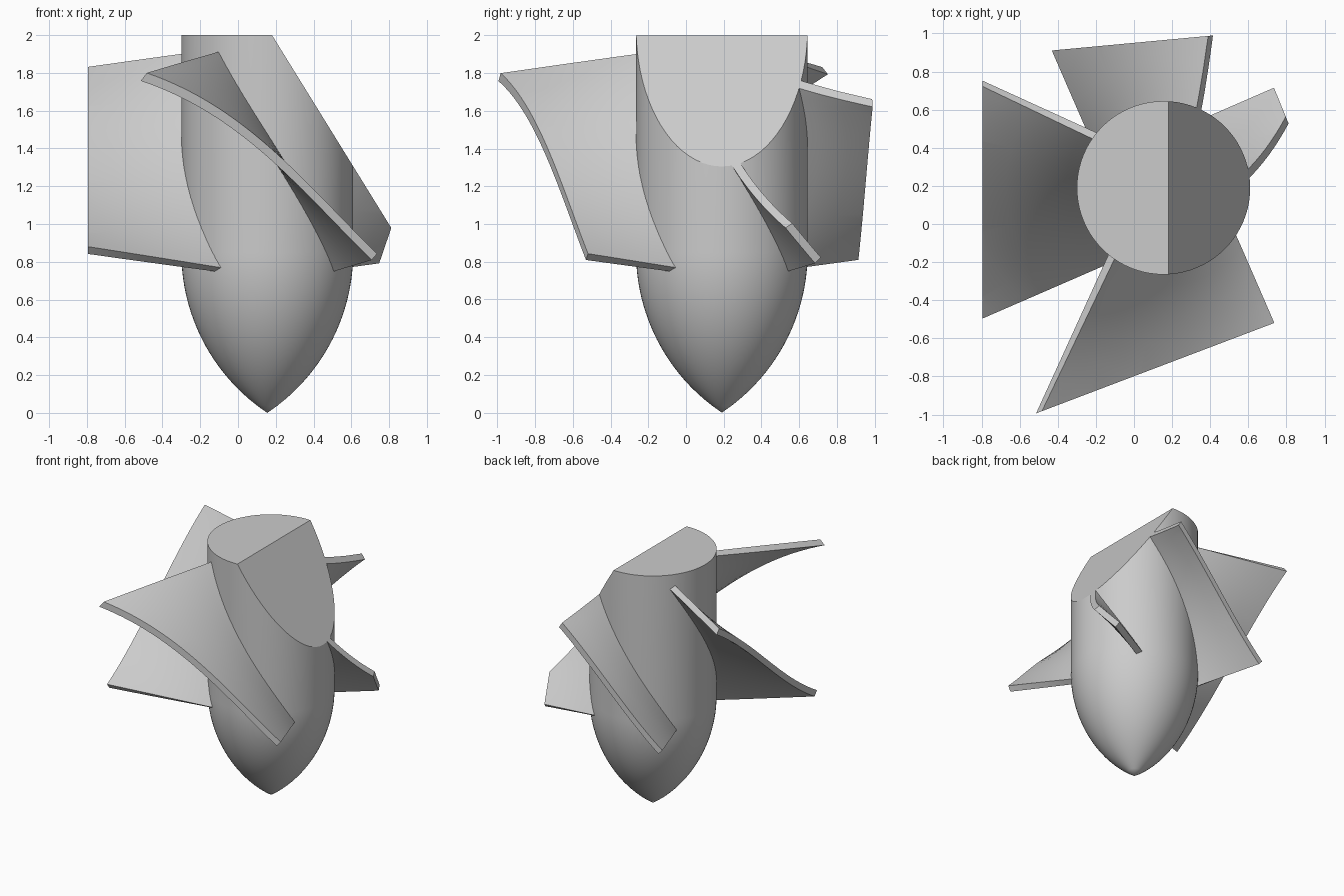
import bpy, bmesh, math
from mathutils import Vector, Matrix

old = bpy.data.objects.get("Cube")
if old:
    bpy.data.objects.remove(old, do_unlink=True)

AXIS = Vector((0.155, 0.19, 0))
RADIUS, NOSE, HEIGHT = 0.455, 0.85, 2.0
# Slanted plane that slices the whole body
SLICE = (Vector((0.18, 0, HEIGHT)), Vector((0.695, 0, 0.43)))

grey = bpy.data.materials.new("plain_grey")
grey.use_nodes = True
grey.diffuse_color = (0.6, 0.6, 0.6, 1)
bsdf = next(n for n in grey.node_tree.nodes if n.type == 'BSDF_PRINCIPLED')
bsdf.inputs["Base Color"].default_value = (0.6, 0.6, 0.6, 1)


def trim(bm, point, normal):
    """Cut away everything beyond a plane and cap the opening."""
    bmesh.ops.bisect_plane(bm, geom=bm.verts[:] + bm.edges[:] + bm.faces[:], dist=1e-5,
                           plane_co=point, plane_no=normal.normalized(), clear_outer=True)
    rim = [e for e in bm.edges if e.is_boundary]
    if rim:
        bmesh.ops.holes_fill(bm, edges=rim, sides=0)


def make_object(name, bm):
    bmesh.ops.recalc_face_normals(bm, faces=bm.faces[:])
    mesh = bpy.data.meshes.new(name)
    bm.to_mesh(mesh)
    bm.free()
    mesh.materials.append(grey)
    obj = bpy.data.objects.new(name, mesh)
    bpy.context.collection.objects.link(obj)
    bpy.ops.object.select_all(action='DESELECT')
    obj.select_set(True)
    bpy.context.view_layer.objects.active = obj
    return obj


# Hub: a cylinder with a pointed, arched nose
bm = bmesh.new()
arc = (RADIUS ** 2 + NOSE ** 2) / (2 * RADIUS)
profile = []
for i in range(25):
    z = NOSE * i / 24
    profile.append((math.sqrt(arc ** 2 - (NOSE - z) ** 2) - arc + RADIUS, z))
profile += [(RADIUS, HEIGHT), (0, HEIGHT)]
verts = [bm.verts.new((AXIS.x + r, AXIS.y, z)) for r, z in profile]
edges = [bm.edges.new(pair) for pair in zip(verts, verts[1:])]
bmesh.ops.spin(bm, geom=verts + edges, cent=AXIS, axis=(0, 0, 1),
               angle=math.tau, steps=80, use_duplicate=False)
bmesh.ops.remove_doubles(bm, verts=bm.verts[:], dist=1e-4)
trim(bm, *SLICE)
make_object("hub", bm)
bpy.ops.object.shade_smooth_by_angle(angle=math.radians(30))


def make_blade(name, turn, tip_point, tip_normal):
    """Twisted ruled sheet, thickened, then cut at its tip and by the slice."""
    bm = bmesh.new()
    rows, cols = 36, 8
    grid = []
    for i in range(rows + 1):
        t = i / rows
        root = math.radians(234 - 91 * t + turn)
        heading = math.radians(204 - 49 * t + turn)
        row = []
        for j in range(cols + 1):
            d = -0.1 + 1.25 * j / cols
            row.append(bm.verts.new((
                AXIS.x + RADIUS * math.cos(root) + d * math.cos(heading),
                AXIS.y + RADIUS * math.sin(root) + d * math.sin(heading),
                0.76 + 1.14 * t + d * 0.135 * (1 - 2 * t))))
        grid.append(row)
    for a, b in zip(grid, grid[1:]):
        for j in range(cols):
            bm.faces.new((a[j], a[j + 1], b[j + 1], b[j]))
    obj = make_object(name, bm)
    mod = obj.modifiers.new("thickness", 'SOLIDIFY')
    mod.thickness, mod.offset = 0.045, 0
    bpy.ops.object.modifier_apply(modifier=mod.name)

    bm = bmesh.new()
    bm.from_mesh(obj.data)
    trim(bm, Vector((*tip_point, 0)), Vector((*tip_normal, 0)))
    trim(bm, *SLICE)
    bmesh.ops.recalc_face_normals(bm, faces=bm.faces[:])
    bm.to_mesh(obj.data)
    bm.free()
    bpy.ops.object.shade_smooth_by_angle(angle=math.radians(30))


# Four blades a quarter turn apart, each with its own tip plane
make_blade("right_blade", 0, (-0.795, 0), (-1, 0))
make_blade("front_blade", 90, (0.735, -0.52), (0.465, -1.225))
make_blade("left_blade", 180, (0.735, 0.715), (0.135, 0.055))
make_blade("back_blade", 270, (-0.44, 0.91), (-0.08, 0.86))
